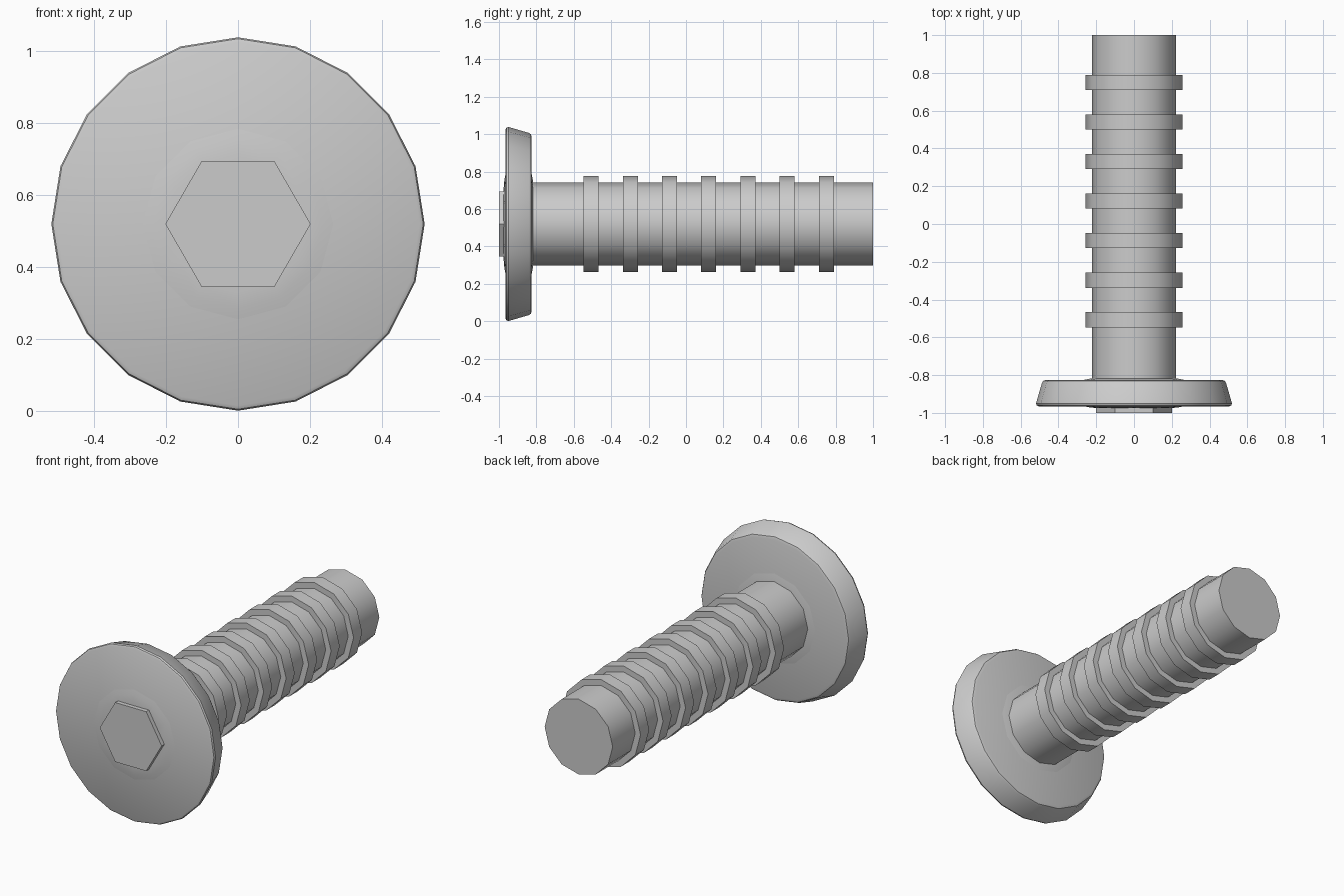
import bpy, bmesh, math

if "Cube" in bpy.data.objects:
    bpy.data.objects.remove(bpy.data.objects["Cube"])

CZ = 0.52  # height of the screw axis


def lathe(name, profile, sides, phase=0.0, smooth=True):
    """Closed solid around the y axis from (y, radius) pairs, ordered front to back."""
    bm = bmesh.new()
    rings = []
    for y, r in profile:
        ring = []
        for i in range(sides):
            a = phase + 2 * math.pi * i / sides
            ring.append(bm.verts.new((r * math.cos(a), y, CZ + r * math.sin(a))))
        rings.append(ring)
    for a, b in zip(rings, rings[1:]):
        for i in range(sides):
            j = (i + 1) % sides
            bm.faces.new((a[i], a[j], b[j], b[i]))
    bm.faces.new(rings[0])
    bm.faces.new(rings[-1])
    bmesh.ops.recalc_face_normals(bm, faces=bm.faces[:])
    mesh = bpy.data.meshes.new(name)
    bm.to_mesh(mesh)
    bm.free()
    obj = bpy.data.objects.new(name, mesh)
    bpy.context.collection.objects.link(obj)
    if smooth:
        bpy.ops.object.select_all(action='DESELECT')
        obj.select_set(True)
        bpy.context.view_layer.objects.active = obj
        bpy.ops.object.shade_smooth_by_angle(angle=math.radians(32))
    return obj


# Wide tapered head with softened rims
lathe("head_flange", [(-0.965, 0.505), (-0.96, 0.515), (-0.95, 0.519),
                      (-0.84, 0.487), (-0.83, 0.48), (-0.825, 0.465)], 20)

# Shallow raised boss on both faces of the head
lathe("head_boss", [(-0.975, 0.19), (-0.971, 0.235), (-0.963, 0.275),
                    (-0.827, 0.275), (-0.819, 0.235), (-0.815, 0.19)], 12)

# Hexagonal drive on the front
lathe("hex_drive", [(-1.0, 0.202), (-0.95, 0.202)], 6, smooth=False)

# Shaft
lathe("shaft", [(-0.9, 0.222), (1.0, 0.222)], 12)

# Evenly spaced thread rings
for i in range(7):
    y = 0.75 - 0.2095 * i
    lathe(f"thread_ring_{i + 1}", [(y - 0.04, 0.257), (y + 0.04, 0.257)], 12)
